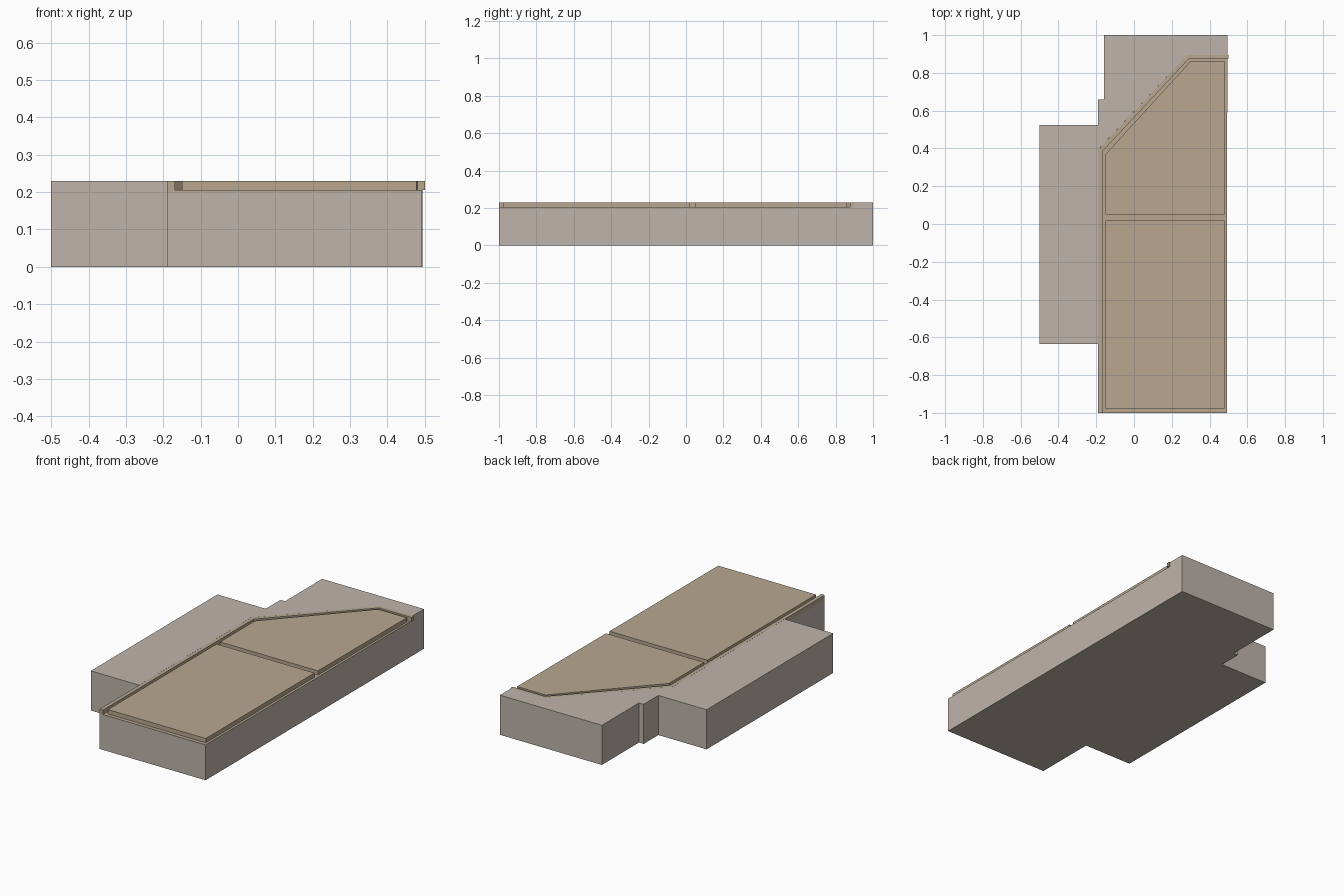
import bpy, bmesh

if "Cube" in bpy.data.objects:
    bpy.data.objects.remove(bpy.data.objects["Cube"])

TOP, FLOOR = 0.23, 0.205


def material(name, color):
    mat = bpy.data.materials.new(name)
    mat.diffuse_color = (*color, 1)
    mat.use_nodes = True
    mat.node_tree.nodes["Principled BSDF"].inputs["Base Color"].default_value = mat.diffuse_color
    return mat


def prism(name, outline, z0, z1, mat=None):
    """Extrude a flat outline from z0 up to z1."""
    bm = bmesh.new()
    face = bm.faces.new([bm.verts.new((x, y, z0)) for x, y in outline])
    up = bmesh.ops.extrude_face_region(bm, geom=[face])
    verts = [v for v in up["geom"] if isinstance(v, bmesh.types.BMVert)]
    bmesh.ops.translate(bm, verts=verts, vec=(0, 0, z1 - z0))
    bmesh.ops.recalc_face_normals(bm, faces=bm.faces)
    mesh = bpy.data.meshes.new(name)
    bm.to_mesh(mesh)
    bm.free()
    obj = bpy.data.objects.new(name, mesh)
    bpy.context.collection.objects.link(obj)
    if mat:
        mesh.materials.append(mat)
    return obj


stone = material("stone", (0.52, 0.46, 0.41))
tan = material("tan", (0.48, 0.39, 0.28))

# Main block with stepped left side
base = prism("base_block", [
    (-0.19, -1), (0.492, -1), (0.494, 1), (-0.16, 1), (-0.16, 0.66),
    (-0.19, 0.66), (-0.19, 0.525), (-0.5, 0.525), (-0.5, -0.635),
    (-0.19, -0.635)], 0, TOP, stone)

# Recess for the tray, open to the front and right
cutter = prism("recess_cutter", [
    (-0.1904, -1.1), (0.6, -1.1), (0.6, 0.896), (0.283, 0.896),
    (-0.1904, 0.394)], FLOOR - 0.003, 0.4, stone)
cutter.hide_render = True
mod = base.modifiers.new("recess", 'BOOLEAN')
mod.operation = 'DIFFERENCE'
mod.solver = 'EXACT'
mod.object = cutter
bpy.context.view_layer.objects.active = base
bpy.ops.object.modifier_apply(modifier="recess")
bpy.data.objects.remove(cutter)

# Tray floor
prism("tray_floor", [
    (-0.19, -1), (0.492, -1), (0.494, 0.896), (0.283, 0.896),
    (-0.19, 0.394)], FLOOR - 0.003, FLOOR, tan)

# Raised rim along the left, diagonal and back edges
prism("tray_rim", [
    (-0.19, -1), (-0.19, 0.394), (0.283, 0.896), (0.5, 0.896),
    (0.5, 0.876), (0.292, 0.876), (-0.168, 0.383), (-0.168, -1)],
    FLOOR, TOP, tan)

# Two flat panels separated by a groove
prism("front_panel", [
    (-0.15, -0.978), (0.478, -0.978), (0.478, 0.018), (-0.15, 0.018)],
    FLOOR, TOP, tan)
prism("back_panel", [
    (-0.15, 0.05), (0.478, 0.05), (0.482, 0.86), (0.298, 0.86),
    (-0.15, 0.37)], FLOOR, TOP, tan)
